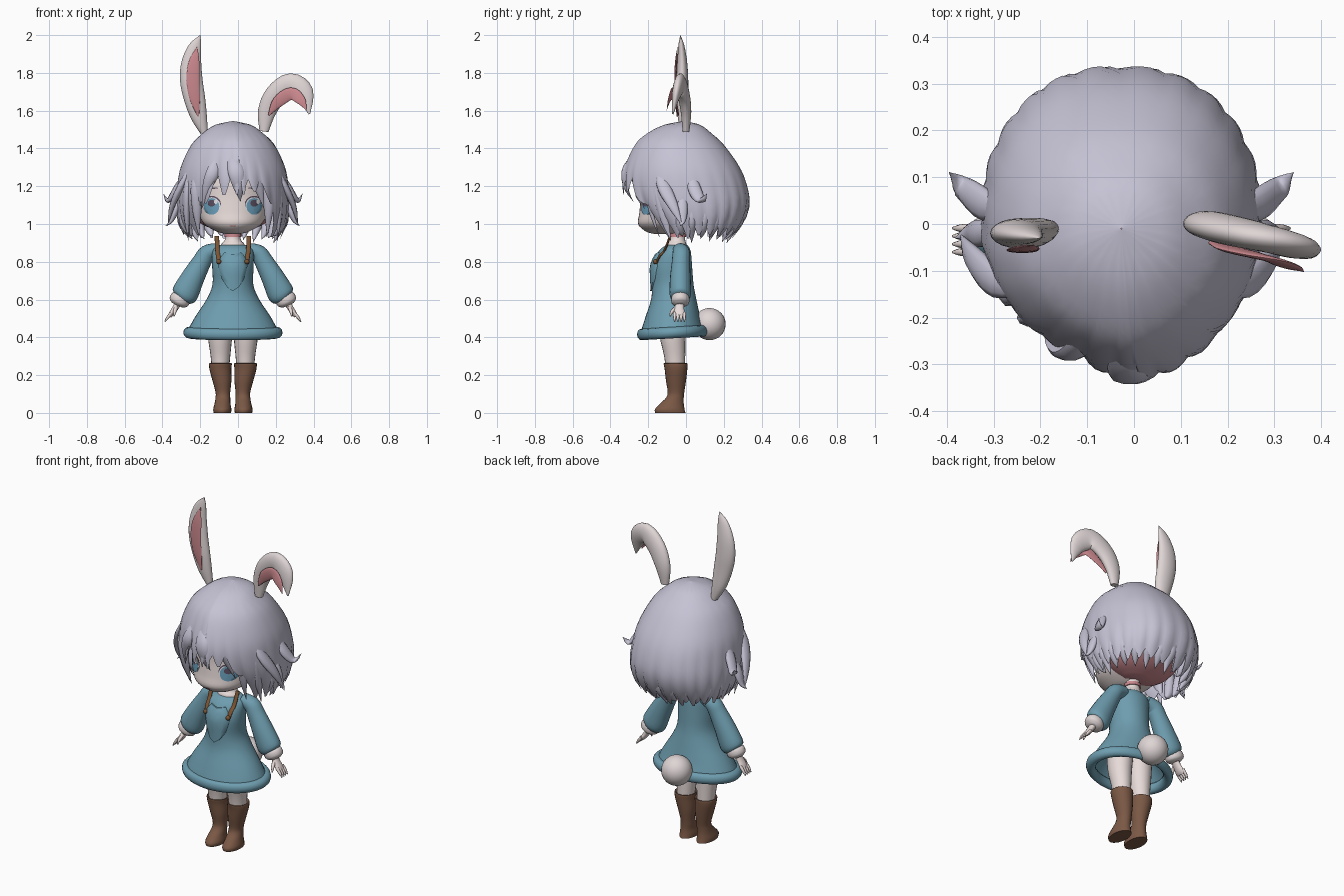
import bpy, math, random
from mathutils import Vector
from mathutils.bvhtree import BVHTree
import bmesh

random.seed(4)
if "Cube" in bpy.data.objects:
    bpy.data.objects.remove(bpy.data.objects["Cube"])
CX = -0.027  # body centre line


def material(name, *rgb):
    m = bpy.data.materials.new(name)
    m.use_nodes = True
    col = tuple(c ** 2.2 for c in rgb) + (1,)
    m.diffuse_color = col
    m.node_tree.nodes["Principled BSDF"].inputs["Base Color"].default_value = col
    return m


HAIR = material("lilac hair", .77, .76, .83)
TEAL = material("teal cloth", .43, .61, .68)
SKIN = material("pale skin", .93, .88, .87)
FUR = material("off white fur", .87, .83, .83)
PINK = material("dusky pink", .79, .53, .55)
BOOT = material("boot brown", .48, .35, .28)
STRAP = material("strap brown", .48, .33, .21)
IRIS = material("eye blue", .42, .62, .73)
DARK = material("dark lash", .36, .31, .38)
WHITE = material("eye white", .93, .93, .95)


def smooth(ob):
    bpy.ops.object.select_all(action="DESELECT")
    ob.select_set(True)
    bpy.context.view_layer.objects.active = ob
    bpy.ops.object.shade_smooth_by_angle(angle=math.radians(60))
    return ob


def build(name, verts, faces, mat):
    me = bpy.data.meshes.new(name)
    me.from_pydata([(v[0] + CX, v[1], v[2]) for v in verts], [], faces)
    bm = bmesh.new()
    bm.from_mesh(me)
    bmesh.ops.recalc_face_normals(bm, faces=bm.faces[:])
    bm.to_mesh(me)
    bm.free()
    me.materials.append(mat)
    ob = bpy.data.objects.new(name, me)
    bpy.context.collection.objects.link(ob)
    return smooth(ob)


def spline(p, sub):
    """Smooth interpolation through rows of numbers."""
    out = []
    for i in range(len(p) - 1):
        a, b, c, d = p[max(i - 1, 0)], p[i], p[i + 1], p[min(i + 2, len(p) - 1)]
        for k in range(sub):
            t = k / sub
            out.append([q + .5 * t * (r - o + t * (2 * o - 5 * q + 4 * r - s + t * (3 * (q - r) + s - o)))
                        for o, q, r, s in zip(a, b, c, d)])
    return out + [list(p[-1])]


def sweep(name, pts, mat, level=False, n=20, sub=4):
    """Elliptic tube through rows of x, y, z, half width, half depth."""
    rows = spline(pts, sub)
    verts, faces = [], []
    for i, r in enumerate(rows):
        tan = Vector(rows[min(i + 1, len(rows) - 1)][:3]) - Vector(rows[max(i - 1, 0)][:3])
        tan = Vector((0, 0, 1)) if level else tan.normalized()
        side = Vector((0, 1, 0)).cross(tan).normalized()
        up = tan.cross(side)
        for k in range(n):
            a = math.tau * k / n
            verts.append(Vector(r[:3]) + side * (max(r[3], .001) * math.cos(a)) + up * (max(r[4], .001) * math.sin(a)))
    for i in range(len(rows) - 1):
        for k in range(n):
            m = (k + 1) % n
            faces.append((i * n + k, i * n + m, (i + 1) * n + m, (i + 1) * n + k))
    faces += [tuple(range(n)), tuple(range(len(verts) - n, len(verts)))]
    return build(name, verts, faces, mat)


def pair(name, pts, mat, **kw):
    for word, s in (("left_", 1), ("right_", -1)):
        sweep(word + name, [(s * p[0], *p[1:]) for p in pts], mat, **kw)


def tree(ob):
    me = ob.data
    return BVHTree.FromPolygons([v.co for v in me.vertices], [tuple(p.vertices) for p in me.polygons])


def front(bvh, x, z):
    hit = bvh.ray_cast(Vector((x + CX, -2, z)), Vector((0, 1, 0)))[0]
    return hit.y if hit else -.1


def plate(name, bvh, outline, mat, lift):
    """Thin plate that follows the front of a surface."""
    n = len(outline)
    mx, mz = (sum(p[i] for p in outline) / n for i in (0, 1))
    verts = [(mx, front(bvh, mx, mz) - lift, mz)]
    for s, h in ((.35, lift), (.7, lift), (1, lift), (1, 0)):
        for x, z in outline:
            px, pz = mx + (x - mx) * s, mz + (z - mz) * s
            verts.append((px, front(bvh, px, pz) - h, pz))
    faces = [(0, 1 + k, 1 + (k + 1) % n) for k in range(n)]
    for r in range(3):
        for k in range(n):
            a, b = 1 + r * n + k, 1 + r * n + (k + 1) % n
            faces.append((a, b, b + n, a + n))
    build(name, verts, faces, mat)


def oval(x, z, a, b):
    return [(x + a * math.cos(math.tau * k / 20), z + b * math.sin(math.tau * k / 20)) for k in range(20)]


def ball(name, x, y, z, r, mat):
    bpy.ops.mesh.primitive_uv_sphere_add(segments=24, ring_count=16, radius=r, location=(x + CX, y, z))
    ob = bpy.context.object
    ob.name = name
    ob.data.materials.append(mat)
    smooth(ob)


# Dress with hem roll, sleeves and cuffs
dress = sweep("dress", [(0, -.07, .58, .1, .08), (0, -.07, .43, .235, .165), (0, -.07, .5, .205, .147),
                        (0, -.065, .6, .14, .12), (0, -.07, .68, .108, .11), (0, -.075, .78, .11, .107),
                        (0, -.06, .855, .108, .085), (0, -.05, .885, .08, .06), (0, -.045, .89, .05, .045)],
              TEAL, level=True, n=40)
bpy.ops.mesh.primitive_torus_add(location=(CX, -.07, .425), rotation=(.06, 0, 0), major_radius=.233,
                                 minor_radius=.03, major_segments=48, minor_segments=12)
hem = bpy.context.object
hem.name = "hem_roll"
hem.scale.y = .72
hem.data.materials.append(TEAL)
smooth(hem)
pair("sleeve", [(.08, -.03, .865, .035, .04), (.135, -.025, .845, .045, .046), (.165, -.027, .8, .05, .048),
                (.215, -.03, .71, .062, .055), (.255, -.03, .63, .07, .057), (.27, -.03, .605, .05, .045)], TEAL)
pair("cuff", [(.268, -.03, .625, .03, .03), (.275, -.03, .612, .052, .047),
              (.288, -.03, .585, .052, .047), (.295, -.03, .57, .03, .03)], FUR)
ball("tail", 0, .125, .47, .085, FUR)

# Bib, straps and buttons
body = tree(dress)
half = [(.045, .85), (.065, .825), (.078, .78), (.06, .71), (.03, .665)]
plate("bib", body, [(0, .84)] + half + [(0, .645)] + [(-x, z) for x, z in reversed(half)], TEAL, .009)
pair("strap", [(.085, -.085, .935, .012, .006)]
     + [(x, front(body, x, z) - .006, z, .012, .006) for x, z in ((.082, .865), (.078, .83), (.072, .79))], STRAP)
for s in (1, -1):
    ball("strap_button", s * .074, front(body, .074, .8) - .012, .8, .013, STRAP)

# Hands
pair("palm", [(.285, -.03, .59, .02, .022), (.305, -.035, .555, .016, .025),
              (.325, -.035, .525, .014, .03), (.335, -.035, .51, .009, .027)], SKIN)
pair("thumb", [(.3, -.05, .56, .01, .01), (.308, -.075, .535, .009, .009), (.312, -.085, .51, .003, .003)], SKIN, n=8)
for i in range(4):
    y = -.06 + .017 * i
    pair("finger", [(.325, y, .53, .009, .009), (.345, y, .505, .008, .008), (.36, y, .483, .003, .003)], SKIN, n=8)

# Legs and boots
pair("leg", [(.066, -.07, .5, .07, .075), (.068, -.07, .4, .064, .068),
             (.066, -.06, .3, .052, .056), (.066, -.055, .22, .045, .05)], SKIN, level=True)
pair("boot", [(.056, -.083, 0, .046, .08), (.056, -.086, .02, .048, .078), (.055, -.074, .05, .042, .062),
              (.053, -.059, .08, .039, .047), (.053, -.053, .11, .039, .044), (.058, -.053, .17, .05, .053),
              (.066, -.053, .23, .058, .06), (.066, -.055, .262, .06, .063), (.066, -.055, .255, .05, .05)],
     BOOT, level=True)

# Neck, choker and head
sweep("neck", [(0, -.05, .86, .075, .055), (0, -.05, .895, .06, .052), (0, -.045, .925, .04, .04),
               (0, -.045, 1.02, .04, .04)], SKIN, level=True)
sweep("choker", [(0, -.045, .93, .045, .045), (0, -.045, .95, .044, .044)], PINK, level=True)
head = sweep("head", [(0, -.12, .948, .04, .05), (0, -.12, .96, .085, .092), (0, -.105, 1, .152, .148),
                      (0, -.075, 1.06, .182, .172), (0, -.06, 1.14, .195, .18), (0, -.05, 1.24, .195, .185),
                      (0, -.04, 1.36, .15, .15), (0, -.04, 1.42, .03, .03)], SKIN, level=True, n=40)

# Face
face = tree(head)
for s in (1, -1):
    x = s * .113
    plate("upper_lash", face, oval(x, 1.105, .05, .044), DARK, .002)
    plate("eye_white", face, oval(x, 1.096, .047, .046), WHITE, .004)
    plate("iris", face, oval(x, 1.093, .041, .044), IRIS, .006)
    plate("pupil", face, oval(x, 1.11, .02, .018), DARK, .0075)
    plate("eye_glint", face, oval(x + .022, 1.118, .01, .012), WHITE, .009)
    plate("brow", face, oval(x, 1.19, .035, .004), DARK, .004)
plate("mouth", face, oval(0, .99, .018, .003), PINK, .003)

# Hair cap with a ragged hem, narrower and off centre at the front
RINGS = [(1.545, -.01, .001, .001), (1.525, -.02, .095, .095), (1.48, -.035, .16, .17), (1.42, -.035, .22, .235),
         (1.3, -.02, .277, .305), (1.2, -.005, .295, .33), (1.1, .015, .302, .322), (1, .035, .285, .265),
         (.88, .04, .225, .165)]
TABLE = spline(RINGS, 5)


def cap_ring(z):
    for hi, lo in zip(TABLE, TABLE[1:]):
        if lo[0] <= z <= hi[0]:
            t = (hi[0] - z) / (hi[0] - lo[0])
            return [p + (q - p) * t for p, q in zip(hi, lo)][1:]
    return TABLE[-1][1:]


COLS, STEPS, TOOTH = 120, 18, 5
depth = [random.uniform(.03, .075) for _ in range(COLS // TOOTH)]
verts, faces = [], []
for k in range(COLS):
    a = math.tau * k / COLS
    c, s = math.cos(a), math.sin(a)
    f = min(max((-s - .62) / .22, 0), 1)
    wave = abs((k % TOOTH) / TOOTH - .5) * 4 - 1
    edge = .965 + .23 * f * f * (3 - 2 * f) + wave * depth[k // TOOTH]
    for j in range(STEPS + 1):
        t = j / STEPS
        z = 1.545 - (1.545 - edge) * t ** 1.6
        cy, rx, ry = cap_ring(z)
        g = 1 - .025 * wave * t ** 5
        across = math.copysign(abs(c) ** (.85 if s > 0 else 1 - .4 * s), c)
        verts.append((rx * g * across + .04 * t * min(s, 0) ** 2, cy + ry * g * s, z))
W = STEPS + 1
for k in range(COLS):
    for j in range(STEPS):
        m = (k + 1) % COLS
        faces.append((k * W + j, m * W + j, m * W + j + 1, k * W + j + 1))
build("hair_cap", verts, faces, HAIR)
sweep("hair_lining", [(0, -.01, .965, .07, .05), (0, .01, 1, .165, .12), (0, .04, 1.08, .22, .18),
                      (0, .05, 1.2, .23, .2), (0, .03, 1.36, .17, .17), (0, .0, 1.45, .05, .05)], PINK, level=True)

# Inner layer of locks hanging around the back
for i in range(15):
    a = math.radians(-15 + 210 * i / 14)
    c, s = math.cos(a), math.sin(a)
    tip = random.uniform(.895, .94)
    sweep("nape_lock", [(.27 * c, .03 + .27 * s, 1.12, .02, .02), (.262 * c, .03 + .25 * s, 1.02, .032, .028),
                        (.24 * c, .03 + .215 * s, .96, .02, .018), (.215 * c, .03 + .185 * s, tip, 0, 0)], HAIR, n=10)

# Loose locks, rooted inside the cap
LOCKS = {
    "outer_lock": [(.19, -.14, 1.36, 0, 0), (.265, -.125, 1.22, .018, .035), (.32, -.07, 1.1, .015, .028), (.345, -.02, .99, 0, 0)],
    "flick_lock": [(.22, .02, 1.33, 0, 0), (.29, .04, 1.2, .018, .035), (.34, .08, 1.125, .013, .025), (.368, .11, 1.16, 0, 0)],
    "low_flick": [(.23, -.01, 1.26, 0, 0), (.295, -.02, 1.1, .02, .03), (.325, -.02, 1.02, .012, .02), (.355, -.03, .99, 0, 0)],
    "cheek_lock": [(.15, -.15, 1.37, 0, 0), (.187, -.2, 1.22, .032, .018), (.19, -.185, 1.07, .024, .014), (.18, -.14, .93, 0, 0)],
    "side_lock": [(.18, -.1, 1.38, 0, 0), (.235, -.14, 1.22, .022, .035), (.245, -.12, 1.06, .018, .03), (.235, -.08, .91, 0, 0)],
    "fringe_lock": [(.06, -.2, 1.42, 0, 0), (.1, -.27, 1.29, .034, .018), (.135, -.262, 1.2, .026, .014), (.165, -.22, 1.08, 0, 0)],
}
for name, pts in LOCKS.items():
    pair(name, pts, HAIR, n=10)
sweep("centre_fringe", [(-.03, -.22, 1.42, 0, 0), (.01, -.318, 1.3, .04, .016),
                        (.03, -.32, 1.2, .03, .012), (.04, -.28, 1.12, 0, 0)], HAIR, n=10)

# Ears, one upright and one folded
sweep("right_ear", [(-.153, -.01, 1.48, .02, .018), (-.18, -.015, 1.56, .043, .028), (-.203, -.02, 1.66, .057, .032),
                    (-.22, -.02, 1.76, .06, .032), (-.22, -.02, 1.86, .052, .026), (-.2, -.025, 1.95, .032, .015),
                    (-.173, -.03, 2, 0, 0)], FUR, level=True)
sweep("right_inner_ear", [(-.183, -.045, 1.57, .004, .004), (-.202, -.053, 1.66, .027, .006), (-.212, -.056, 1.76, .034, .006),
                          (-.206, -.052, 1.86, .028, .006), (-.188, -.045, 1.94, 0, 0)], PINK, level=True)
sweep("left_ear", [(.165, 0, 1.49, .024, .018), (.18, 0, 1.593, .048, .028), (.227, -.012, 1.683, .058, .032),
                   (.307, -.03, 1.738, .06, .03), (.376, -.05, 1.69, .053, .024), (.405, -.07, 1.582, .004, .004)], FUR)
sweep("left_inner_ear", [(.19, -.04, 1.575, .004, .004), (.237, -.055, 1.645, .03, .007), (.307, -.072, 1.69, .033, .007),
                         (.36, -.09, 1.655, .025, .006), (.39, -.102, 1.6, 0, 0)], PINK)
